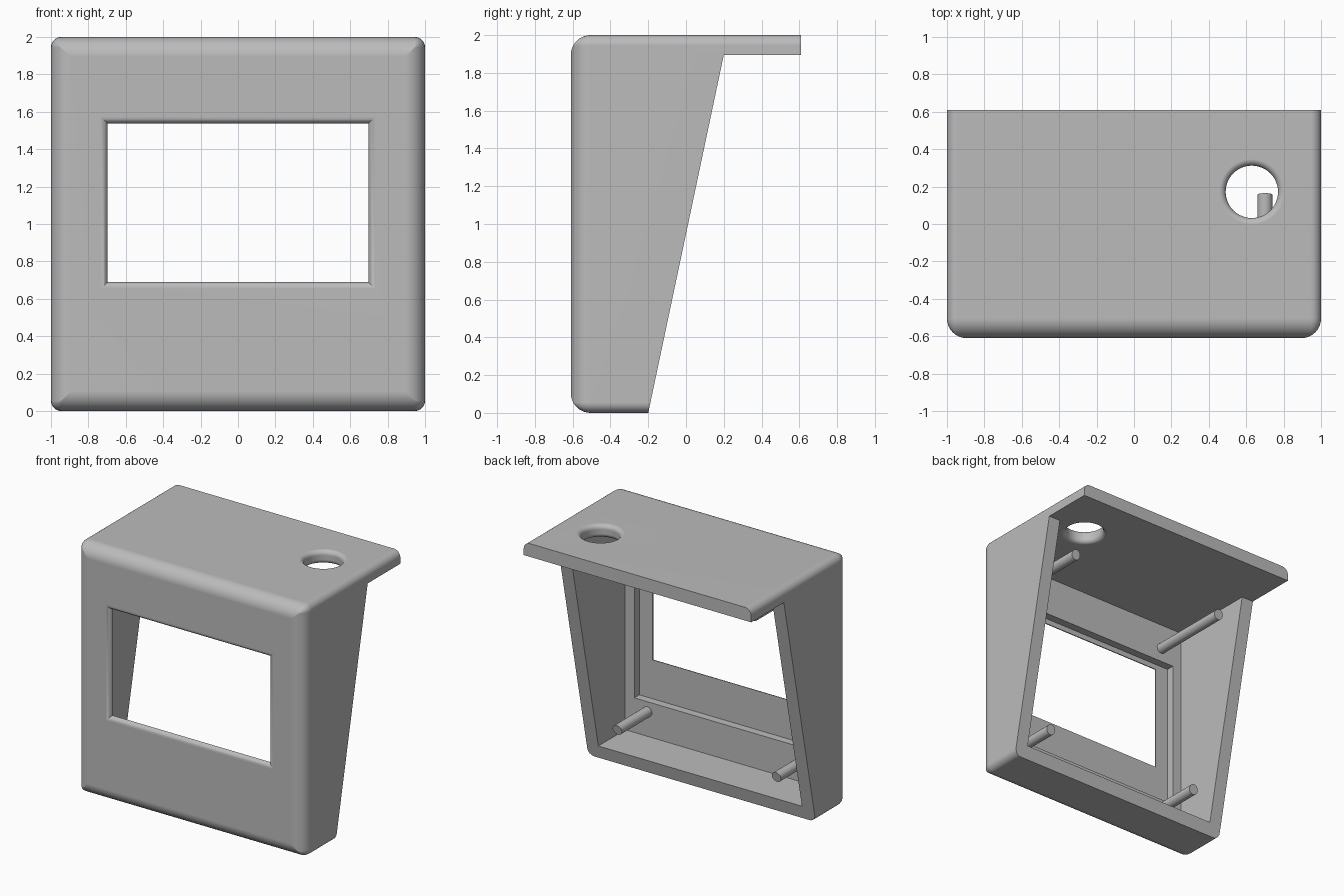
import bpy, bmesh, math
from mathutils import Vector

cube = bpy.data.objects.get("Cube")
if cube:
    bpy.data.objects.remove(cube, do_unlink=True)

grey = bpy.data.materials.new("plain grey")
grey.use_nodes = True
COLOUR = (0.5, 0.5, 0.5, 1)
grey.diffuse_color = COLOUR
grey.node_tree.nodes["Principled BSDF"].inputs["Base Color"].default_value = COLOUR

FRONT, BACK, HEIGHT = -0.61, 0.61, 2.0
WALL = 0.105
SHELF_Z = HEIGHT - WALL
PANEL_Y, RECESS_Y = -0.515, -0.578
SLANT_LOW, SLANT_HIGH = -0.2, 0.2


def loft(name, rings):
    """Closed solid through rings that share a point count."""
    bm = bmesh.new()
    loops = [[bm.verts.new(p) for p in ring] for ring in rings]
    n = len(loops[0])
    for a, b in zip(loops, loops[1:]):
        for i in range(n):
            j = (i + 1) % n
            bm.faces.new((a[i], a[j], b[j], b[i]))
    bm.faces.new(loops[0])
    bm.faces.new(loops[-1])
    bmesh.ops.recalc_face_normals(bm, faces=bm.faces)
    mesh = bpy.data.meshes.new(name)
    bm.to_mesh(mesh)
    bm.free()
    mesh.materials.append(grey)
    obj = bpy.data.objects.new(name, mesh)
    bpy.context.collection.objects.link(obj)
    return obj


def rect(y, half, low, high):
    return [(-half, y, low), (half, y, low), (half, y, high), (-half, y, high)]


def rounded_rect(y, inset, radius, steps=6):
    ring = []
    reach = 1 - inset - radius
    for k, (sx, sz) in enumerate([(1, 1), (-1, 1), (-1, -1), (1, -1)]):
        for i in range(steps + 1):
            a = math.pi / 2 * (k + i / steps)
            ring.append((sx * reach + radius * math.cos(a), y,
                         1 + sz * reach + radius * math.sin(a)))
    return ring


def circle(centre, radius, axis, n=48):
    c, ring = Vector(centre), []
    for i in range(n):
        a = 2 * math.pi * i / n
        u, v = radius * math.cos(a), radius * math.sin(a)
        ring.append(c + Vector((u, v, 0) if axis == "z" else (u, 0, v)))
    return ring


def quarter_round(radius, steps=8):
    """Pairs of (depth, sideways offset) for a rounded edge."""
    angles = [math.pi / 2 * i / steps for i in range(steps + 1)]
    return [(radius * (1 - math.cos(a)), radius * (1 - math.sin(a))) for a in angles]


def activate(obj):
    bpy.ops.object.select_all(action="DESELECT")
    obj.select_set(True)
    bpy.context.view_layer.objects.active = obj


def cut(obj, cutter):
    mod = obj.modifiers.new("cut", "BOOLEAN")
    mod.operation, mod.solver, mod.object = "DIFFERENCE", "EXACT", cutter
    activate(obj)
    bpy.ops.object.modifier_apply(modifier=mod.name)
    bpy.data.objects.remove(cutter, do_unlink=True)


def slant(z):
    return SLANT_LOW + (SLANT_HIGH - SLANT_LOW) * z / SHELF_Z


# Outer body with rounded front edges and softer long edges
SOFT = 0.055
rings = [rounded_rect(FRONT + d, o, max(SOFT - o, 0.003)) for d, o in quarter_round(WALL)]
rings.append(rounded_rect(BACK, 0, SOFT))
housing = loft("housing", rings)

# Sloping back below the overhanging shelf
profile = [(slant(-0.2), -0.2), (1, -0.2), (1, SHELF_Z), (SLANT_HIGH, SHELF_Z)]
cut(housing, loft("back_cutter", [[(x, y, z) for y, z in profile] for x in (-1.2, 1.2)]))

# Hollow interior and the shallow recess behind the front panel
inner = 1 - WALL
cut(housing, loft("cavity_cutter", [rect(y, inner, WALL, SHELF_Z) for y in (PANEL_Y, 0.9)]))
cut(housing, loft("recess_cutter", [rect(y, 0.815, 0.38, 1.58) for y in (RECESS_Y, -0.4)]))

# Window with a rounded front edge
edge = [(FRONT + d, o) for d, o in quarter_round(0.037)]
stations = [(FRONT - 0.05, edge[0][1])] + edge + [(-0.45, 0)]
stations = [s for i, s in enumerate(stations) if i == 0 or s[0] > stations[i - 1][0] + 1e-5]
cut(housing, loft("window_cutter",
                  [rect(y, 0.697 + o, 0.69 - o, 1.537 + o) for y, o in stations]))

# Round hole through the shelf, flared at both ends
flare = quarter_round(0.035)
stations = [(HEIGHT + 0.05, flare[0][1])] + [(HEIGHT - d, o) for d, o in flare]
stations += [(SHELF_Z + d, o) for d, o in reversed(flare)] + [(SHELF_Z - 0.05, flare[0][1])]
cut(housing, loft("hole_cutter",
                  [circle((0.63, 0.172, z), 0.14 + o, "z") for z, o in stations]))

# Four mounting posts, trimmed to the sloping back
parts = [housing]
for side, x in (("right", -0.7), ("left", 0.7)):
    for level, z in (("lower", 0.3), ("upper", 1.69)):
        base = circle((x, PANEL_Y - 0.01, z), 0.04, "y", 24)
        tip = [Vector((p.x, slant(p.z), p.z)) for p in base]
        parts.append(loft(f"{level}_{side}_post", [base, tip]))

# Smooth rounded edges, crisp corners
for part in parts:
    activate(part)
    bpy.ops.object.shade_smooth_by_angle(angle=math.radians(30))
    weighted = part.modifiers.new("weighted normals", "WEIGHTED_NORMAL")
    weighted.keep_sharp = True
